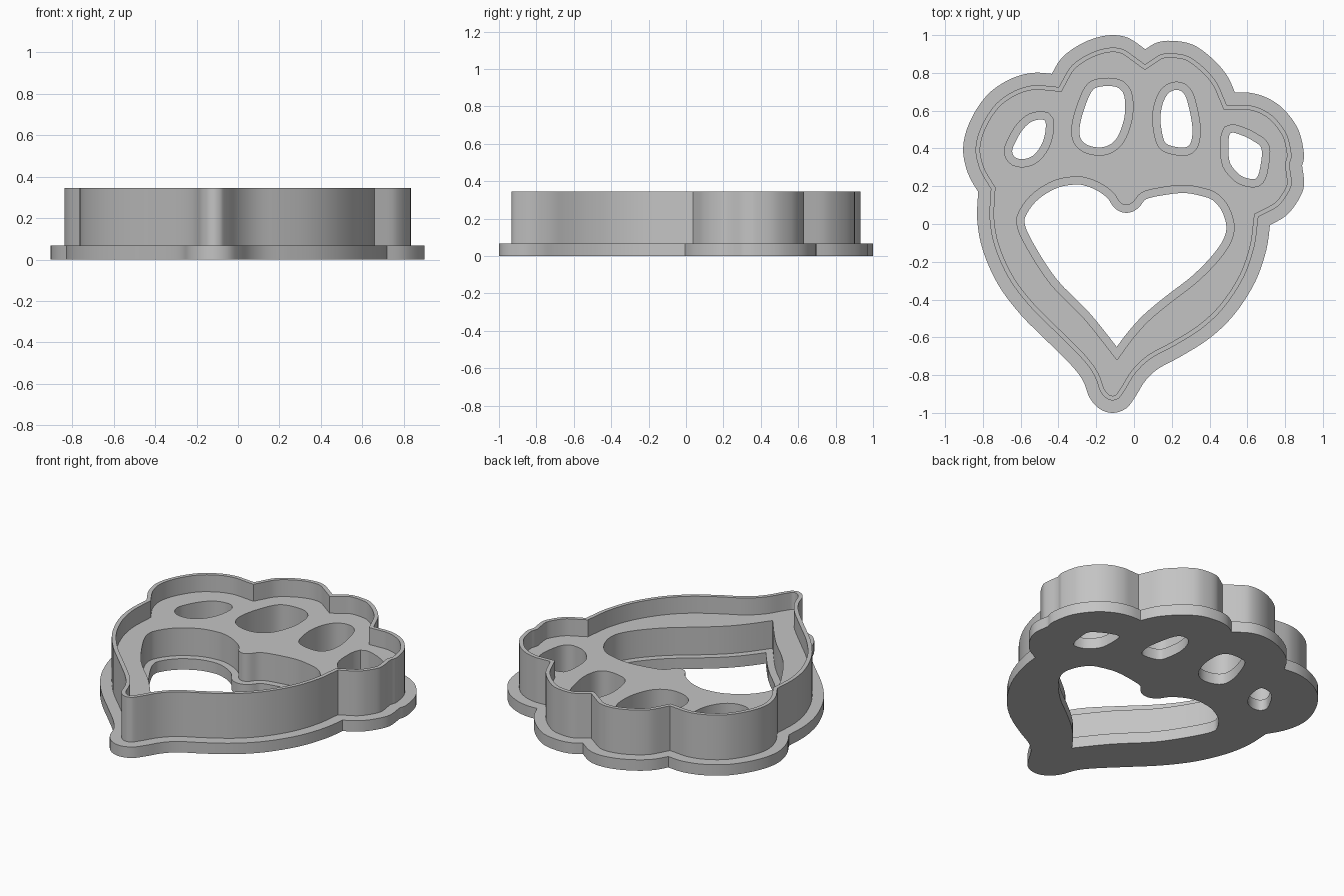
import bpy, bmesh
from mathutils import Vector

if "Cube" in bpy.data.objects:
    bpy.data.objects.remove(bpy.data.objects["Cube"])

# Heights of the base plate, the inner floor and the cutting rim
Z_PLATE, Z_FLOOR, Z_RIM = 0.068, 0.24, 0.345
FLANGE, WALL, LEDGE = 0.066, 0.024, 0.041


def spline(points, closed, steps=4):
    """Catmull-Rom samples; an open arc omits its last point."""
    pts = [Vector(p) for p in points]
    n = len(pts)
    get = (lambda i: pts[i % n]) if closed else (lambda i: pts[max(0, min(n - 1, i))])
    out = []
    for i in range(n if closed else n - 1):
        a, b, c, d = (get(i + k) for k in (-1, 0, 1, 2))
        for s in range(steps):
            t = s / steps
            out.append(0.5 * (2 * b + (c - a) * t + (2 * a - 5 * b + 4 * c - d) * t * t
                              + (3 * b - a - 3 * c + d) * t ** 3))
    return out


def arcs(parts):
    """Joins arcs that meet at sharp corners into one closed loop."""
    loop = []
    for i, part in enumerate(parts):
        loop += spline(part + [parts[(i + 1) % len(parts)][0]], False)
    return loop


def inset(loop, dist):
    """Mitred offset of a counterclockwise loop, positive is inward."""
    out = []
    n = len(loop)
    for i, p in enumerate(loop):
        d0 = (p - loop[i - 1]).normalized()
        d1 = (loop[(i + 1) % n] - p).normalized()
        n0, n1 = Vector((-d0.y, d0.x)), Vector((-d1.y, d1.x))
        m = (n0 + n1).normalized()
        out.append(p + m * dist / max(m.dot(n0), 0.45))
    return out


# Flange outline: four toe lobes and the pointed pad, each arc starts at a corner
outline = arcs([
    [(-.435, .795), (-.54, .80), (-.66, .765), (-.78, .68), (-.87, .54), (-.905, .40), (-.88, .27)],
    [(-.825, .17), (-.83, .02), (-.80, -.14), (-.72, -.32), (-.60, -.48), (-.45, -.63),
     (-.33, -.75), (-.27, -.83), (-.235, -.92), (-.18, -.98), (-.11, -1.0), (-.04, -.975),
     (.01, -.91), (.06, -.83), (.13, -.765), (.25, -.70), (.40, -.605), (.53, -.48),
     (.64, -.31), (.70, -.14)],
    [(.72, -.005), (.80, .04), (.86, .11), (.90, .20)],
    [(.89, .31), (.90, .37), (.87, .50), (.79, .61), (.70, .67), (.61, .695)],
    [(.535, .695), (.49, .79), (.41, .88), (.31, .95), (.20, .97), (.12, .96)],
    [(.06, .925), (-.03, .985), (-.12, 1.0), (-.22, .98), (-.32, .93), (-.39, .87)],
])
wall_outer = inset(outline, FLANGE)
wall_inner = inset(outline, FLANGE + WALL)

# Heart opening
heart = arcs([[
    (-.09, -.72), (-.01, -.61), (.08, -.51), (.20, -.41), (.33, -.31), (.44, -.20), (.51, -.10),
    (.53, -.01), (.50, .09), (.44, .16), (.36, .19), (.26, .205), (.13, .19), (.04, .165),
    (-.005, .115), (-.04, .10), (-.075, .115), (-.11, .165), (-.17, .21), (-.24, .24), (-.31, .25),
    (-.42, .23), (-.53, .165), (-.60, .08), (-.62, 0), (-.57, -.12), (-.44, -.32), (-.26, -.505),
]])
holes = [(heart, inset(heart, LEDGE))]  # floor edge, ledge edge

# Toe openings, given by their narrow lower edge
toes = [
    [(-.475, .55), (-.535, .545), (-.585, .505), (-.625, .44), (-.645, .385), (-.625, .35),
     (-.575, .345), (-.525, .37), (-.485, .43), (-.468, .50)],
    [(-.05, .67), (-.075, .715), (-.12, .73), (-.19, .725), (-.225, .70), (-.26, .62),
     (-.285, .53), (-.285, .46), (-.25, .42), (-.18, .405), (-.12, .425), (-.08, .475), (-.05, .57)],
    [(.31, .50), (.29, .62), (.265, .69), (.225, .71), (.18, .69), (.15, .63), (.14, .55),
     (.155, .455), (.18, .42), (.25, .405), (.295, .42)],
    [(.51, .48), (.50, .40), (.51, .32), (.56, .26), (.61, .24), (.65, .245), (.67, .31),
     (.675, .40), (.63, .44), (.57, .47)],
]
for toe in toes:
    edge = spline(toe, True)
    holes.append((inset(edge, -LEDGE), edge))

bm = bmesh.new()


def stack(levels):
    """Skins a chain of (loop, z) levels and returns the first and last rings."""
    rings = [[bm.verts.new((p.x, p.y, z)) for p in loop] for loop, z in levels]
    for a, b in zip(rings, rings[1:]):
        for i in range(len(a)):
            bm.faces.new((a[i - 1], a[i], b[i], b[i - 1]))
    return rings[0], rings[-1]


def cap(rings):
    """Fills the area between an outer ring and the holes in it."""
    edges = [bm.edges.get((r[i - 1], r[i])) for r in rings for i in range(len(r))]
    bmesh.ops.triangle_fill(bm, use_beauty=True, edges=edges, normal=(0, 0, 1))


# Flange, cutting wall and rim, then the stepped openings
bottom, floor = stack([(outline, 0), (outline, Z_PLATE), (wall_outer, Z_PLATE),
                       (wall_outer, Z_RIM), (wall_inner, Z_RIM), (wall_inner, Z_FLOOR)])
bottoms, floors = [bottom], [floor]
for wide, narrow in holes:
    top, low = stack([(wide, Z_FLOOR), (wide, Z_PLATE), (narrow, Z_PLATE), (narrow, 0)])
    floors.append(top)
    bottoms.append(low)
cap(floors)
cap(bottoms)
bmesh.ops.recalc_face_normals(bm, faces=bm.faces)

mesh = bpy.data.meshes.new("paw_cutter")
bm.to_mesh(mesh)
bm.free()
cutter = bpy.data.objects.new("paw_cutter", mesh)
bpy.context.collection.objects.link(cutter)

grey = bpy.data.materials.new("grey_plastic")
grey.diffuse_color = (0.55, 0.55, 0.55, 1)
grey.use_nodes = True
grey.node_tree.nodes["Principled BSDF"].inputs["Base Color"].default_value = grey.diffuse_color
mesh.materials.append(grey)

bpy.context.view_layer.objects.active = cutter
cutter.select_set(True)
bpy.ops.object.shade_smooth_by_angle(angle=0.52)
